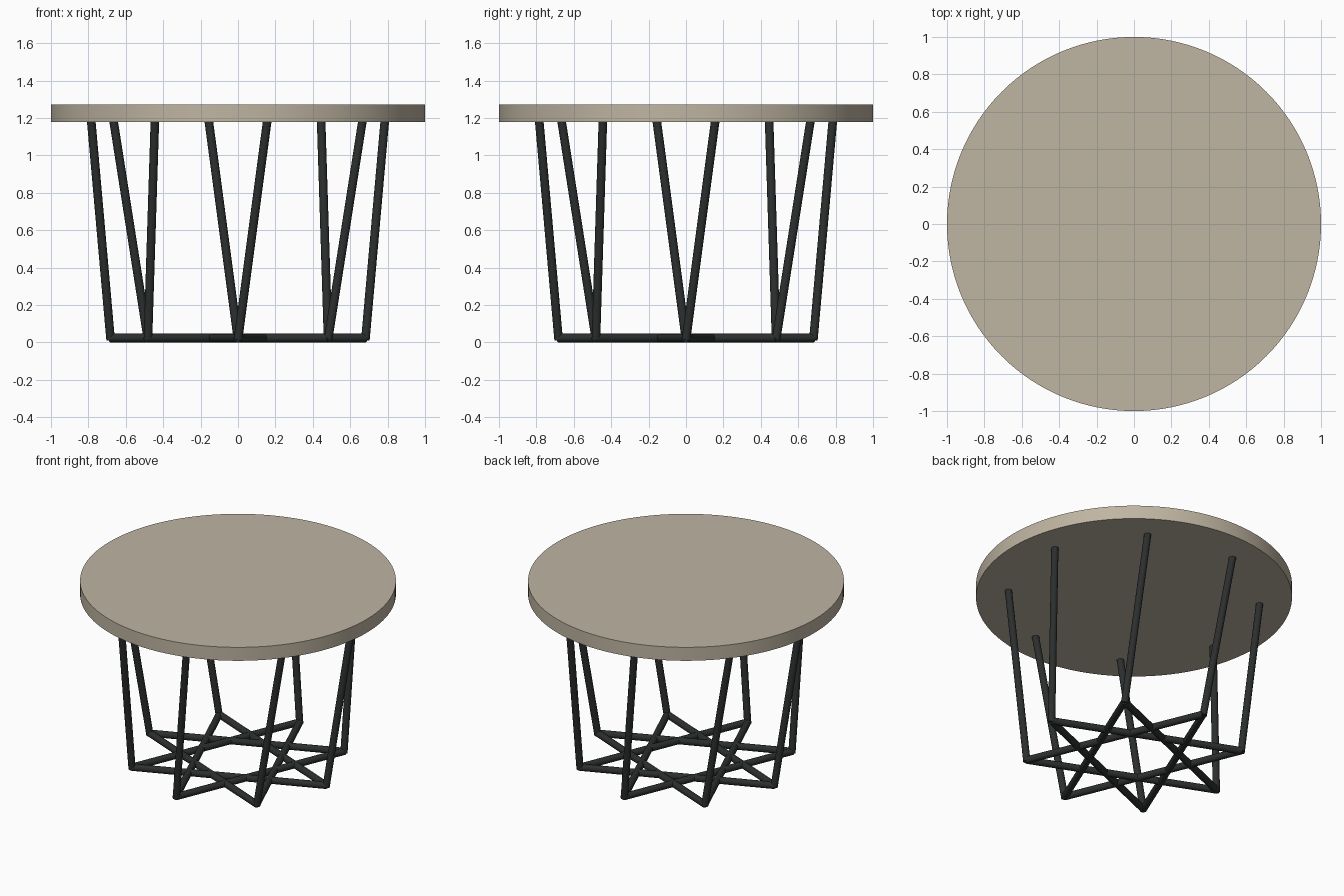
import bpy
from math import cos, sin, radians
from mathutils import Vector

if "Cube" in bpy.data.objects:
    bpy.data.objects.remove(bpy.data.objects["Cube"])


def material(name, color):
    m = bpy.data.materials.new(name)
    m.diffuse_color = (*color, 1)
    m.use_nodes = True
    m.node_tree.nodes["Principled BSDF"].inputs["Base Color"].default_value = m.diffuse_color
    return m


wood = material("pale_wood", (0.52, 0.46, 0.36))
metal = material("black_metal", (0.025, 0.028, 0.028))


def finish(ob, name, mat):
    ob.name = name
    ob.data.materials.append(mat)
    bpy.ops.object.shade_smooth_by_angle(angle=radians(35))


def rod(name, a, b, r=0.023):
    d = b - a
    bpy.ops.mesh.primitive_cylinder_add(vertices=20, radius=r, depth=d.length, location=(a + b) / 2)
    ob = bpy.context.object
    ob.rotation_euler = d.to_track_quat('Z', 'Y').to_euler()
    finish(ob, name, metal)


def polar(r, deg, z):
    t = radians(deg)
    return Vector((r * cos(t), r * sin(t), z))


# round table top
bpy.ops.mesh.primitive_cylinder_add(vertices=128, radius=1, depth=0.094, location=(0, 0, 1.225))
finish(bpy.context.object, "table_top", wood)

# eight leaning, twisted legs and the eight-pointed star base
for i in range(8):
    a = 45 * i
    rod(f"leg_{i + 1}", polar(0.681, a, 0.014), polar(0.8, a + 11.25, 1.183))
    rod(f"base_star_bar_{i + 1}", polar(0.683, a, 0.024), polar(0.683, a + 135, 0.024))
